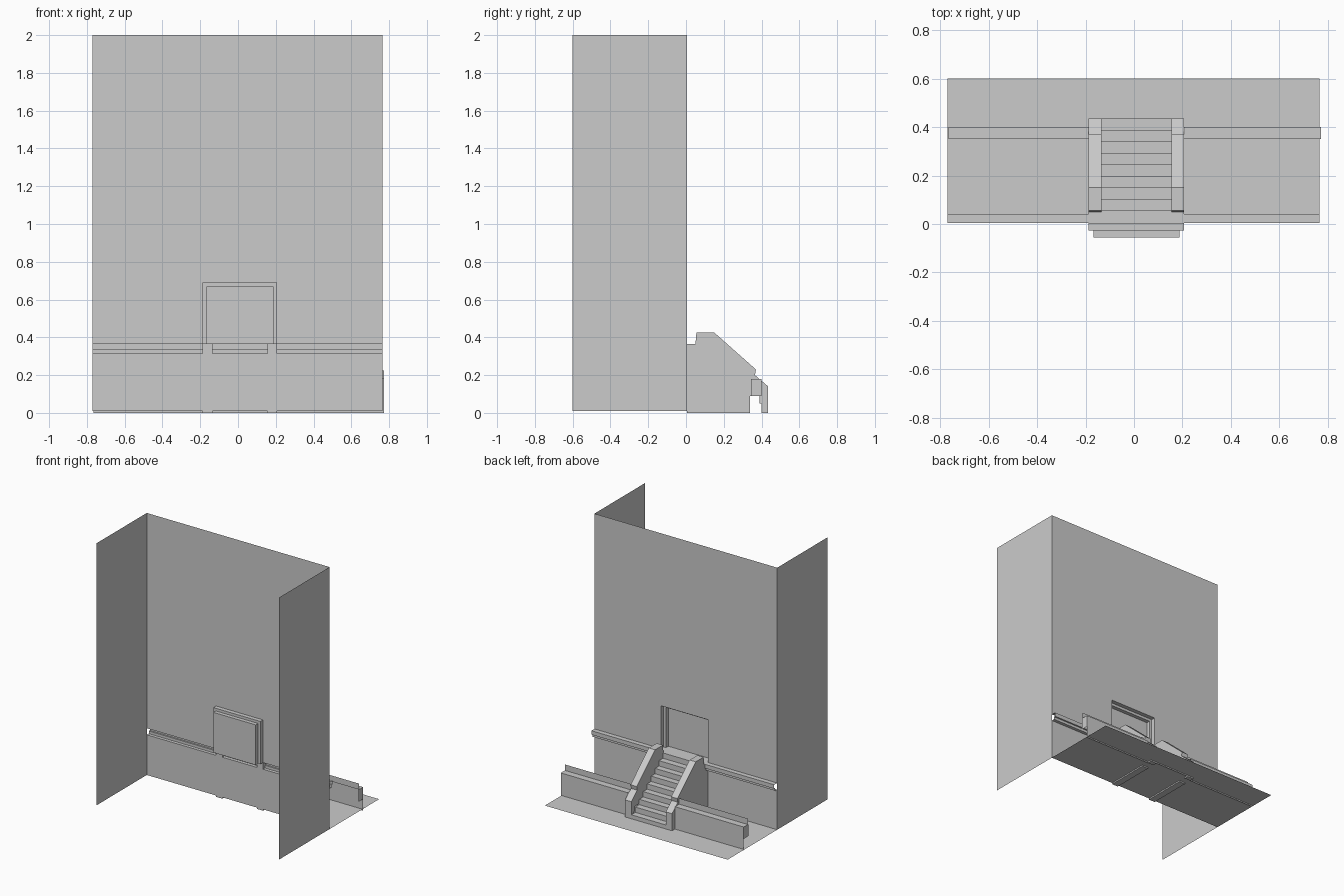
import bpy
import bmesh

cube = bpy.data.objects.get("Cube")
if cube:
    bpy.data.objects.remove(cube, do_unlink=True)

grey = bpy.data.materials.new("plain grey")
grey.use_nodes = True
GREY = (0.6, 0.6, 0.6, 1)
grey.diffuse_color = GREY
grey.node_tree.nodes["Principled BSDF"].inputs["Base Color"].default_value = GREY

LEFT, RIGHT = -0.77, 0.766        # ends of the facade
WALL_Y, GROUND_Z, TOP = 0.005, 0.01, 2.0
DOOR_L, DOOR_R, DOOR_TOP = -0.187, 0.207, 0.69
FLOOR_Z = 0.365                   # threshold height
FOOT_L, FOOT_R = -0.135, 0.155    # ends of the treads


def finish(name, bm):
    mesh = bpy.data.meshes.new(name)
    bm.to_mesh(mesh)
    bm.free()
    mesh.materials.append(grey)
    obj = bpy.data.objects.new(name, mesh)
    bpy.context.collection.objects.link(obj)
    return obj


def sheet(name, *polygons):
    """Flat faces given by their corners."""
    bm = bmesh.new()
    for corners in polygons:
        bm.faces.new([bm.verts.new(c) for c in corners])
    bmesh.ops.remove_doubles(bm, verts=bm.verts, dist=0.0001)
    return finish(name, bm)


def sweep(name, profile, x0, x1, closed=False):
    """Run a (y, z) profile along x; a closed one becomes a solid."""
    bm = bmesh.new()
    a = [bm.verts.new((x0, y, z)) for y, z in profile]
    b = [bm.verts.new((x1, y, z)) for y, z in profile]
    n = len(profile)
    for i in range(n if closed else n - 1):
        j = (i + 1) % n
        bm.faces.new((a[i], a[j], b[j], b[i]))
    if closed:
        bm.faces.new(a)
        bm.faces.new(b[::-1])
        bmesh.ops.recalc_face_normals(bm, faces=bm.faces)
    return finish(name, bm)


# Side walls
for side, x in (("right", LEFT), ("left", RIGHT)):
    sheet(side + "_wall", [(x, -0.6, GROUND_Z), (x, WALL_Y, GROUND_Z),
                           (x, WALL_Y, TOP), (x, -0.6, TOP)])

# Facade above the ledge, with the doorway cut out
outline = [(LEFT, FLOOR_Z), (LEFT, TOP), (RIGHT, TOP), (RIGHT, FLOOR_Z),
           (DOOR_R, FLOOR_Z), (DOOR_R, DOOR_TOP),
           (DOOR_L, DOOR_TOP), (DOOR_L, FLOOR_Z)]
sheet("upper_facade", [(x, WALL_Y, z) for x, z in outline])

# Facade base with its folded ledge moulding
sweep("base_with_ledge",
      [(WALL_Y, FLOOR_Z), (0.041, FLOOR_Z), (0.041, 0.335), (0.029, 0.335),
       (0.029, 0.315), (WALL_Y, 0.315), (WALL_Y, GROUND_Z)], LEFT, RIGHT)

# Ground
sheet("ground", [(LEFT, WALL_Y, GROUND_Z), (RIGHT, WALL_Y, GROUND_Z),
                 (RIGHT, 0.6, GROUND_Z), (LEFT, 0.6, GROUND_Z)])


# Stepped door recess: two nested frames and the door at the back
def arch(inset, y):
    return [(DOOR_L + inset, y, FLOOR_Z), (DOOR_L + inset, y, DOOR_TOP - inset),
            (DOOR_R - inset, y, DOOR_TOP - inset), (DOOR_R - inset, y, FLOOR_Z)]


rings = [arch(0, WALL_Y), arch(0, -0.027), arch(0.02, -0.027), arch(0.02, -0.056)]
sheet("door_frame", *[(p[i], p[i + 1], q[i + 1], q[i])
                      for p, q in zip(rings, rings[1:]) for i in range(3)])
sheet("door", rings[-1])
sheet("threshold", [(DOOR_L, -0.027, FLOOR_Z), (DOOR_R, -0.027, FLOOR_Z),
                    (DOOR_R, 0.055, FLOOR_Z), (DOOR_L, 0.055, FLOOR_Z)],
      [(DOOR_L + 0.02, -0.056, FLOOR_Z), (DOOR_R - 0.02, -0.056, FLOOR_Z),
       (DOOR_R - 0.02, -0.027, FLOOR_Z), (DOOR_L + 0.02, -0.027, FLOOR_Z)])

# Stair flight
STEPS = 8
run, rise = (0.435 - 0.055) / STEPS, FLOOR_Z / (STEPS + 1)
flight = [(0.055, FLOOR_Z)]
for i in range(STEPS):
    y, z = 0.055 + i * run, FLOOR_Z - (i + 1) * rise
    flight += [(y, z), (y + run, z)]
flight.append((0.435, 0))
sweep("stairs", flight, FOOT_L, FOOT_R)

# Sloping cheek walls, notched where they straddle the low wall
cheek = [(WALL_Y, 0), (0.34, 0), (0.34, 0.09), (0.39, 0.09), (0.39, 0.05),
         (0.40, 0.05), (0.40, 0), (0.435, 0), (0.435, 0.14), (0.365, 0.2),
         (0.37, 0.23), (0.15, 0.425), (0.055, 0.425), (0.05, FLOOR_Z),
         (WALL_Y, FLOOR_Z)]
sweep("right_cheek", cheek, DOOR_L, FOOT_L, closed=True)
sweep("left_cheek", cheek, FOOT_R, DOOR_R, closed=True)

# Low street wall on each side of the stairs, with a stepped top
low_wall = [(0.35, 0.225), (0.35, 0.18), (0.40, 0.18), (0.40, 0)]
for side, x0, x1, end in (("right", -0.765, DOOR_L, -0.765),
                          ("left", DOOR_R, 0.772, 0.772)):
    sweep(side + "_low_wall", low_wall, x0, x1)
    sheet(side + "_low_wall_end", [(end, 0.345, 0.09), (end, 0.40, 0.09),
                                   (end, 0.40, 0.18), (end, 0.345, 0.18)])
